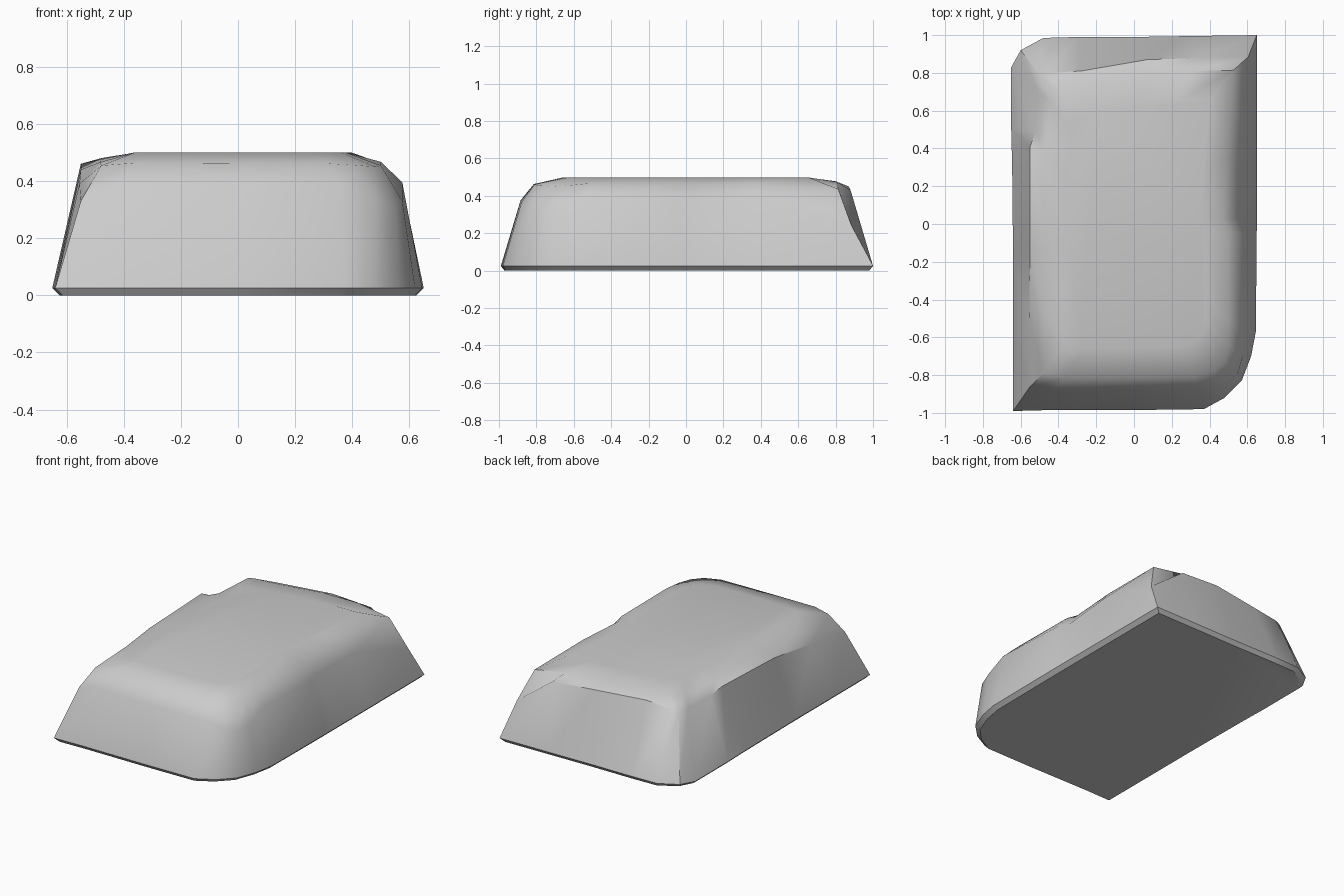
import bpy, bmesh, math

if "Cube" in bpy.data.objects:
    bpy.data.objects.remove(bpy.data.objects["Cube"])

# Matching outline points: foot (x, y) and upper rim (x, y, z)
OUTLINE = [
    (-.64, -.99, -.55, -.86, .33), (-.45, -.985, -.42, -.885, .375),
    (0, -.985, 0, -.885, .37), (.37, -.98, .36, -.88, .365),
    (.48, -.92, .48, -.85, .335), (.57, -.83, .55, -.79, .31),
    (.62, -.70, .575, -.70, .33), (.645, -.57, .575, -.56, .395),
    (.65, -.02, .575, -.05, .375), (.65, .05, .545, .03, .37),
    (.65, .40, .57, .38, .38), (.65, 1.0, .605, .885, .24),
    (.30, .995, .35, .88, .43), (0, .99, .07, .87, .45),
    (-.30, .99, -.28, .81, .45), (-.48, .985, -.46, .80, .43),
    (-.60, .92, -.50, .79, .42), (-.65, .83, -.505, .70, .42),
    (-.65, .50, -.52, .49, .42), (-.645, .30, -.55, .41, .46),
    (-.64, -.20, -.55, -.13, .44), (-.64, -.60, -.555, -.50, .39),
]


def inset(x, y, z, sx, sy, top, blend):
    return (x * sx, y * sy, z + (top - z) * blend)


# Rings from the chamfered underside up to the domed top
rings = [
    [(x * .96, y * .98, 0) for x, y, *_ in OUTLINE],
    [(x, y, .025) for x, y, *_ in OUTLINE],
    [tuple(p[2:]) for p in OUTLINE],
    [inset(*p[2:], .87, .92, .485, .8) for p in OUTLINE],
    [inset(*p[2:], .66, .74, .499, 1) for p in OUTLINE],
]

bm = bmesh.new()
loops = [[bm.verts.new(co) for co in ring] for ring in rings]
n = len(OUTLINE)
for low, high in zip(loops, loops[1:]):
    for i in range(n):
        j = (i + 1) % n
        bm.faces.new((low[i], low[j], high[j], high[i]))

# Flat underside and top plateau
bm.faces.new(loops[0][::-1])
bm.faces.new(loops[-1])
bmesh.ops.recalc_face_normals(bm, faces=bm.faces[:])

mesh = bpy.data.meshes.new("rock_slab")
bm.to_mesh(mesh)
bm.free()
rock = bpy.data.objects.new("rock_slab", mesh)
bpy.context.collection.objects.link(rock)
bpy.context.view_layer.objects.active = rock
rock.select_set(True)
bpy.ops.object.shade_smooth_by_angle(angle=math.radians(40))
